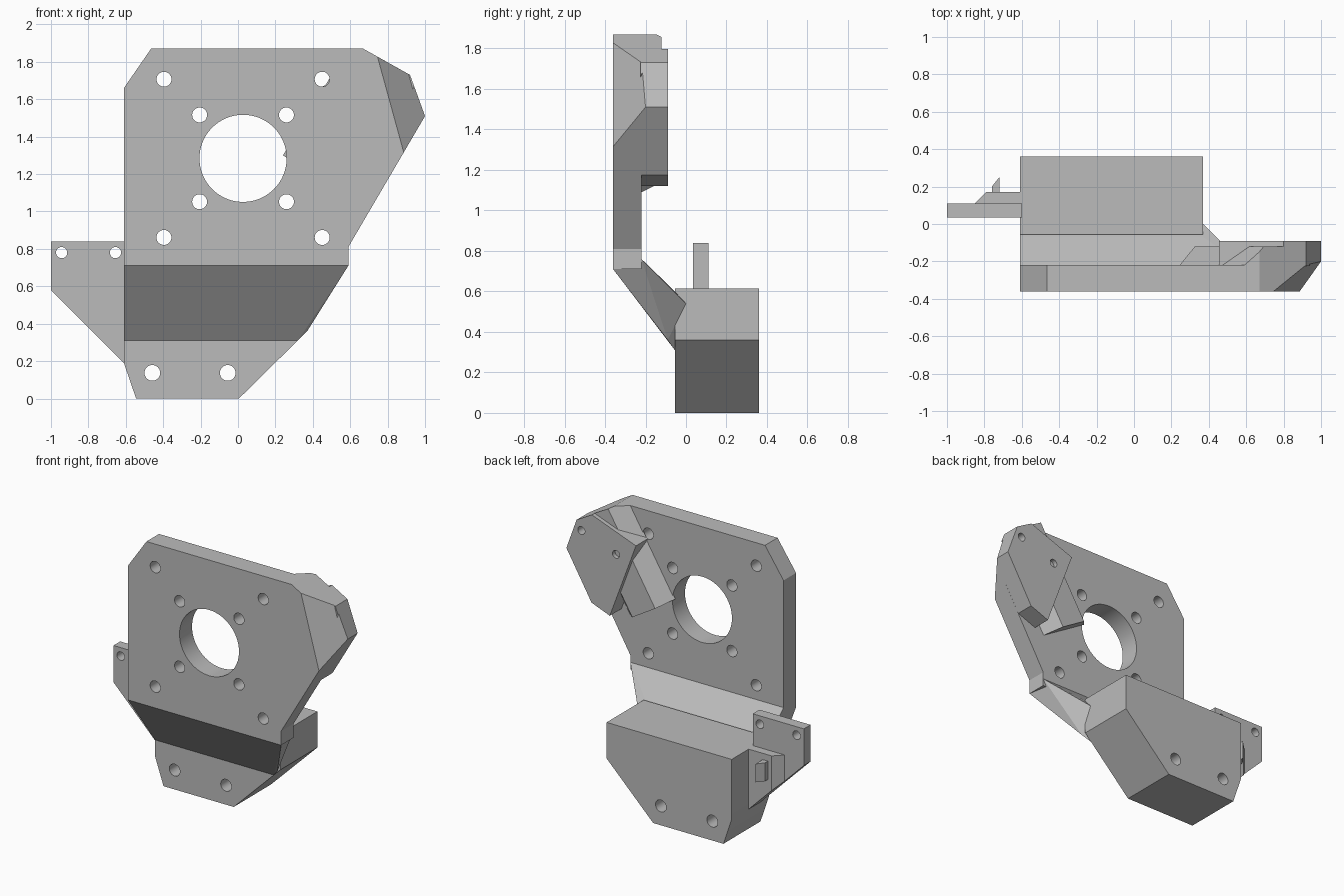
import bpy, bmesh
from math import radians
from mathutils import Vector, Matrix

if "Cube" in bpy.data.objects:
    bpy.data.objects.remove(bpy.data.objects["Cube"])

grey = bpy.data.materials.new("plain_grey")
grey.use_nodes = True
COLOUR = (0.5, 0.5, 0.5, 1)
grey.diffuse_color = COLOUR
grey.node_tree.nodes["Principled BSDF"].inputs["Base Color"].default_value = COLOUR


def make(name, bm):
    bmesh.ops.recalc_face_normals(bm, faces=bm.faces)
    mesh = bpy.data.meshes.new(name)
    bm.to_mesh(mesh)
    bm.free()
    mesh.materials.append(grey)
    ob = bpy.data.objects.new(name, mesh)
    bpy.context.collection.objects.link(ob)
    return ob


def slab(outline, y0, y1):
    """Extrude an x-z outline along y."""
    bm = bmesh.new()
    face = bm.faces.new([bm.verts.new((x, y0, z)) for x, z in outline])
    res = bmesh.ops.extrude_face_region(bm, geom=[face])
    moved = [g for g in res["geom"] if isinstance(g, bmesh.types.BMVert)]
    bmesh.ops.translate(bm, verts=moved, vec=(0, y1 - y0, 0))
    bmesh.ops.recalc_face_normals(bm, faces=bm.faces)
    return bm


def hull(points):
    bm = bmesh.new()
    for p in points:
        bm.verts.new(p)
    bmesh.ops.convex_hull(bm, input=bm.verts)
    bmesh.ops.dissolve_limit(bm, angle_limit=radians(1), verts=bm.verts, edges=bm.edges)
    return bm


def trim(bm, point, normal):
    """Remove everything on the normal's side and cap the cut."""
    bmesh.ops.bisect_plane(bm, geom=bm.verts[:] + bm.edges[:] + bm.faces[:],
                           plane_co=point, plane_no=normal, clear_outer=True)
    bmesh.ops.holes_fill(bm, edges=[e for e in bm.edges if e.is_boundary])


def drill(ob, x, z, y0, y1, r0, r1=None, segments=32):
    """Bore a round or conical hole along y."""
    bm = bmesh.new()
    bmesh.ops.create_cone(bm, cap_ends=True, segments=segments, radius1=r0,
                          radius2=r1 or r0, depth=y1 - y0,
                          matrix=Matrix.Translation((x, (y0 + y1) / 2, z))
                          @ Matrix.Rotation(radians(-90), 4, "X"))
    cutter = make("hole_cutter", bm)
    cutter.hide_render = True
    mod = ob.modifiers.new("hole", "BOOLEAN")
    mod.operation, mod.solver, mod.object = "DIFFERENCE", "EXACT", cutter
    bpy.context.view_layer.objects.active = ob
    bpy.ops.object.modifier_apply(modifier=mod.name)
    bpy.data.objects.remove(cutter)


# Shared depths and the sloped corner of the main plate
FRONT, BACK = -0.36, -0.22
a, b, c = Vector((0.745, FRONT, 1.83)), Vector((0.885, FRONT, 1.32)), Vector((1, -0.2, 1.51))
corner_normal = (b - a).cross(c - a)
if corner_normal.x < 0:
    corner_normal.negate()

# Main plate
outline = [(-0.61, 0.71), (0.59, 0.71), (0.59, 0.81), (1, 1.51), (0.92, 1.73),
           (0.67, 1.87), (-0.465, 1.87), (-0.61, 1.66)]
bm = slab(outline, FRONT, BACK)
trim(bm, a, corner_normal)
plate = make("main_plate", bm)
CX, CZ = 0.027, 1.284
drill(plate, CX, CZ, -0.5, 0, 0.233, segments=64)
drill(plate, CX, CZ, -0.17, BACK + 0.01, 0.233, 0.294, segments=64)
for sx in (-1, 1):
    for sz in (-1, 1):
        for dist in (0.232, 0.423):
            drill(plate, CX + sx * dist, CZ + sz * dist, -0.5, 0, 0.04)

# Raised bar with sloped sides, trimmed to the plate's outline
along, across = Vector((0.518, 0, 0.855)), Vector((0.855, 0, -0.518))
start = Vector((0.24, 0, 1.30))
section = [(0, BACK - 0.005), (0.1, -0.12), (0.31, -0.12), (0.41, BACK - 0.005)]
bm = hull([start + along * t + across * s + Vector((0, y, 0))
           for t in (0, 1) for s, y in section])
for (x0, z0), (x1, z1) in zip(outline[2:6], outline[3:7]):
    trim(bm, (x0, 0, z0), (z1 - z0, 0, x0 - x1))
make("raised_bar", bm)

# Side mount on the back of the plate
mount_outline = [(0.66, 1.12), (0.803, 1.175), (1, 1.51), (0.92, 1.73),
                 (0.80, 1.797), (0.455, 1.67)]
bm = slab(mount_outline, BACK - 0.005, -0.09)
trim(bm, a, corner_normal)
mount = make("side_mount", bm)
for x, z in ((0.883, 1.664), (0.611, 1.568)):
    drill(mount, x, z, -0.19, 0, 0.028)

# Sloping neck between plate and base
LEFT = -0.61
neck_right = [(0.59, FRONT, 0.71), (0.59, BACK, 0.76), (0.37, -0.12, 0.395),
              (0.37, 0, 0.54), (0.37, -0.09, 0.36), (0.32, -0.055, 0.31),
              (0.37, -0.07, 0.615)]
make("sloping_neck", hull(neck_right + [(LEFT, y, z) for x, y, z in neck_right]))

# Base block
base = make("base_block", slab([(-0.545, 0), (0.005, 0), (0.37, 0.36), (0.37, 0.615),
                                (LEFT, 0.615), (LEFT, 0.19)], -0.055, 0.36))
for x in (-0.458, -0.055):
    drill(base, x, 0.137, -0.5, 0.5, 0.042)

# Side tab with two holes
tab = make("side_tab", slab([(-1, 0.84), (-1, 0.58), (LEFT, 0.19), (-0.6, 0.19),
                             (-0.6, 0.84)], 0.035, 0.11))
for x in (-0.943, -0.655):
    drill(tab, x, 0.78, 0, 0.2, 0.03)

# Stepped gusset behind the tab, with a sloped outer edge
bm = slab([(-0.85, 0.615), (-0.85, 0.43), (LEFT, 0.19), (-0.6, 0.19), (-0.6, 0.615)],
          0.1, 0.17)
trim(bm, (-0.85, 0.11, 0), (-1, 1, 0))
make("tab_gusset", bm)

# Small hook on the gusset
make("small_hook", hull([(x, y, z) for z in (0.44, 0.57) for x, y in
                         ((-0.76, 0.16), (-0.76, 0.2), (-0.72, 0.25), (-0.72, 0.16))]))

# Smooth bores, sharp edges elsewhere
for ob in (plate, mount, base, tab):
    bpy.ops.object.select_all(action="DESELECT")
    ob.select_set(True)
    bpy.context.view_layer.objects.active = ob
    bpy.ops.object.shade_smooth_by_angle(angle=radians(25))
